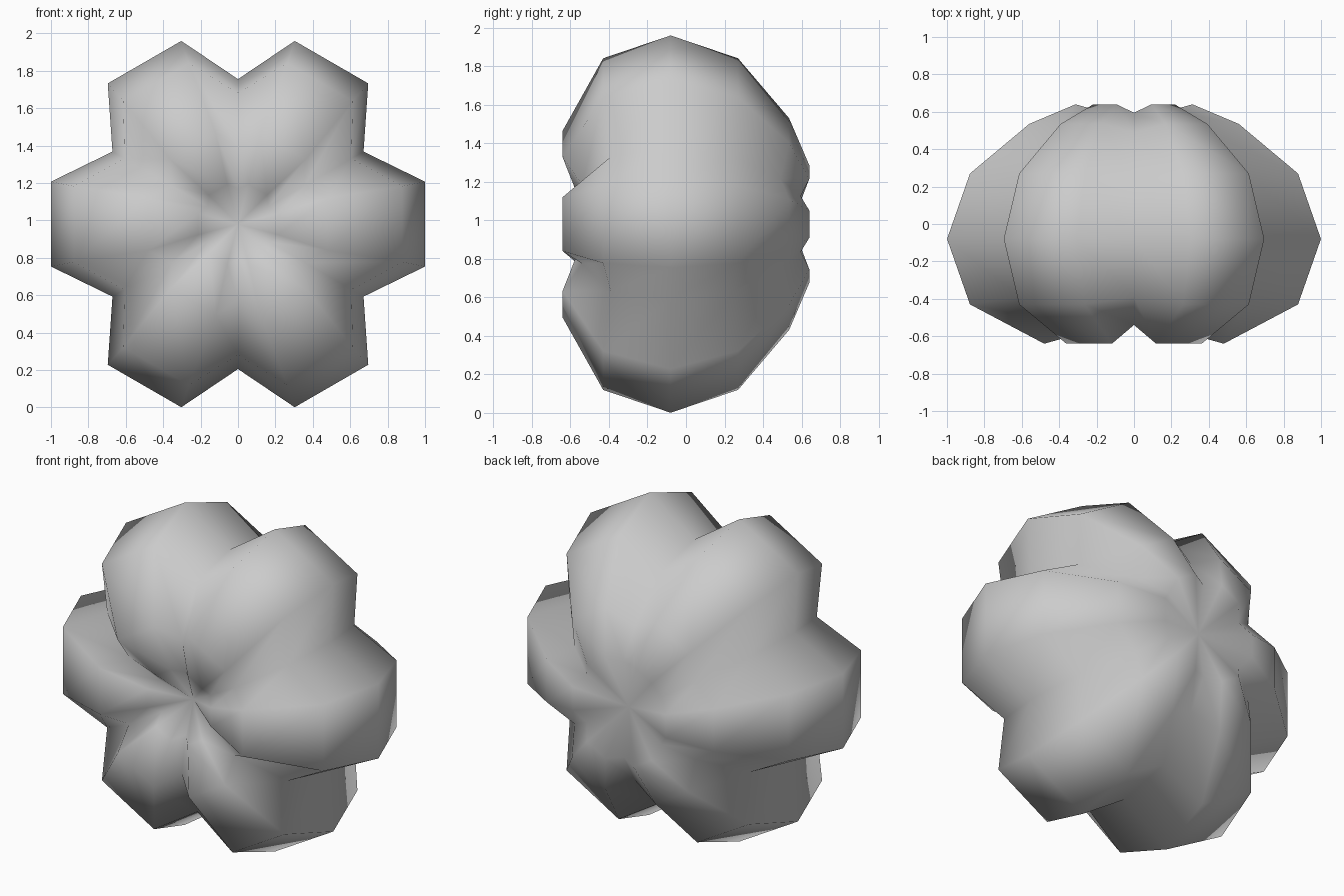
import bpy, bmesh, math

if "Cube" in bpy.data.objects:
    bpy.data.objects.remove(bpy.data.objects["Cube"])

LOBES = 6
CZ = 0.98

# Rings along the y axis: lobe radius, lobe y, lobe half angle, valley radius, valley y
RINGS = [
    (0.22, -0.565, 15.0, 0.19, -0.50),
    (0.50, -0.64, 16.3, 0.41, -0.54),
    (0.90, -0.43, 13.0, 0.70, -0.39),
    (1.025, -0.08, 12.8, 0.775, -0.08),
    (0.90, 0.27, 13.0, 0.70, 0.25),
    (0.575, 0.535, 13.0, 0.47, 0.49),
    (0.32, 0.64, 12.8, 0.29, 0.595),
]
FRONT_POLE, BACK_POLE = -0.43, 0.55

bm = bmesh.new()


def polar(r, y, deg):
    a = math.radians(deg)
    return bm.verts.new((r * math.cos(a), y, CZ + r * math.sin(a)))


# Lobed rings: two crest points and one groove point per lobe
rings = []
for r, y, half, vr, vy in RINGS:
    ring = []
    for i in range(LOBES):
        c = i * 360 / LOBES
        ring += [polar(r, y, c - half), polar(r, y, c + half), polar(vr, vy, c + 180 / LOBES)]
    rings.append(ring)

# Skin between rings and close with sunken poles
n = LOBES * 3
for a, b in zip(rings, rings[1:]):
    for i in range(n):
        j = (i + 1) % n
        bm.faces.new((a[i], a[j], b[j], b[i]))
for ring, y in ((rings[0], FRONT_POLE), (rings[-1], BACK_POLE)):
    pole = bm.verts.new((0, y, CZ))
    for i in range(n):
        bm.faces.new((pole, ring[i], ring[(i + 1) % n]))
bmesh.ops.recalc_face_normals(bm, faces=bm.faces)
for f in bm.faces:
    f.smooth = True

mesh = bpy.data.meshes.new("lobed_pumpkin_body")
bm.to_mesh(mesh)
bm.free()
bpy.context.collection.objects.link(bpy.data.objects.new("lobed_pumpkin_body", mesh))
